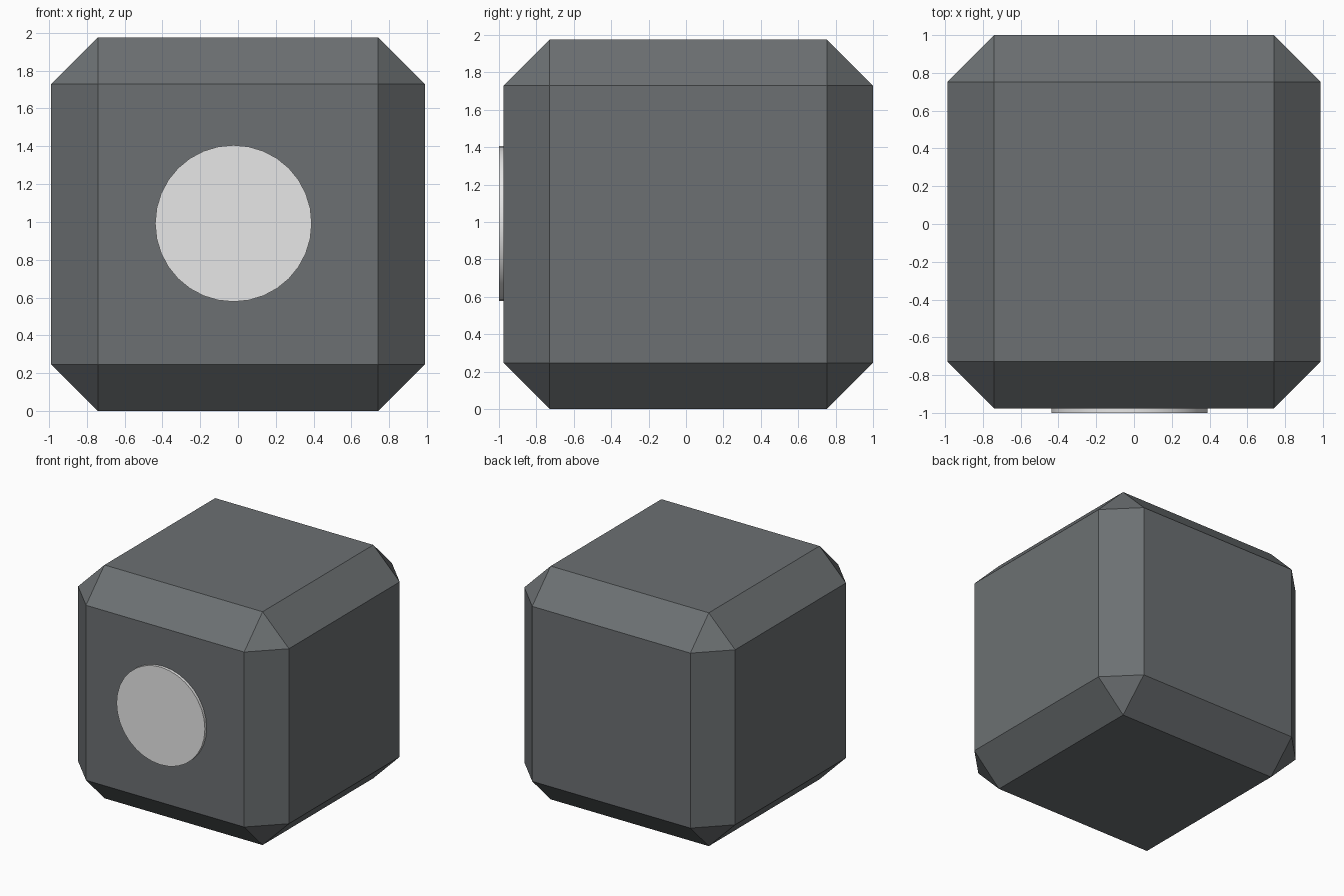
import bpy, bmesh, math
from mathutils import Matrix

if "Cube" in bpy.data.objects:
    bpy.data.objects.remove(bpy.data.objects["Cube"])

def material(name, rgb):
    m = bpy.data.materials.new(name)
    m.diffuse_color = (*rgb, 1)
    m.use_nodes = True
    m.node_tree.nodes["Principled BSDF"].inputs["Base Color"].default_value = m.diffuse_color
    return m

def make_object(name, bm, mat):
    bmesh.ops.recalc_face_normals(bm, faces=bm.faces)
    me = bpy.data.meshes.new(name)
    bm.to_mesh(me)
    bm.free()
    me.materials.append(mat)
    ob = bpy.data.objects.new(name, me)
    bpy.context.collection.objects.link(ob)
    return ob

dark_grey = material("dark grey", (0.15, 0.163, 0.17))
light_grey = material("light grey", (0.8, 0.8, 0.8))

SIDE, CHAMFER = 1.976, 0.247

# Chamfered cube body
bm = bmesh.new()
bmesh.ops.create_cube(bm, size=SIDE, matrix=Matrix.Translation((0, 1 - SIDE / 2, SIDE / 2)))
bmesh.ops.bevel(bm, geom=bm.edges[:], offset=CHAMFER, offset_type='OFFSET',
                segments=1, profile=0.5, affect='EDGES')
make_object("body", bm, dark_grey)

# Thin round disc, sunk slightly into the front face
bm = bmesh.new()
depth = 0.06
place = Matrix.Translation((-0.024, -1 + depth / 2, 0.992)) @ Matrix.Rotation(math.pi / 2, 4, 'X')
bmesh.ops.create_cone(bm, cap_ends=True, segments=32, radius1=0.414, radius2=0.414,
                      depth=depth, matrix=place)
for f in bm.faces:
    f.smooth = len(f.verts) == 4
for e in bm.edges:
    e.smooth = all(len(f.verts) == 4 for f in e.link_faces)
make_object("front_disc", bm, light_grey)
